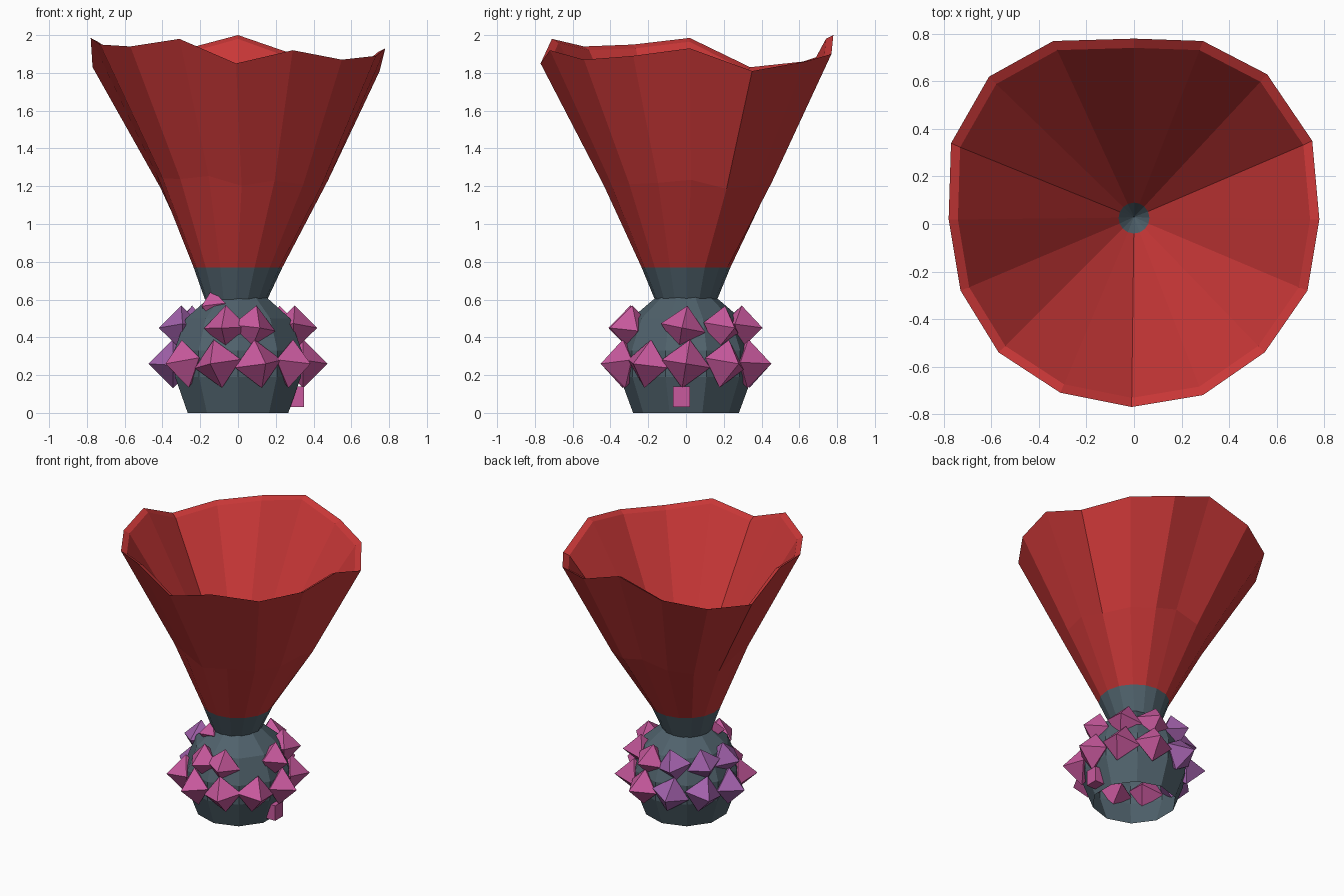
import bpy, bmesh, random
from math import sin, cos, radians, pi, atan2
from mathutils import Vector, Matrix

random.seed(4)
if "Cube" in bpy.data.objects:
    bpy.data.objects.remove(bpy.data.objects["Cube"])


def material(name, rgb):
    mat = bpy.data.materials.new(name)
    mat.use_nodes = True
    mat.diffuse_color = (*rgb, 1)
    mat.node_tree.nodes["Principled BSDF"].inputs["Base Color"].default_value = (*rgb, 1)
    return mat


red = material("vent red", (0.58, 0.038, 0.038))
slate = material("slate grey", (0.08, 0.122, 0.15))
pink = material("coral pink", (0.58, 0.1, 0.34))
purple = material("coral purple", (0.36, 0.12, 0.41))


def make_object(name, bm, *mats):
    mesh = bpy.data.meshes.new(name)
    bm.to_mesh(mesh)
    bm.free()
    for mat in mats:
        mesh.materials.append(mat)
    obj = bpy.data.objects.new(name, mesh)
    bpy.context.collection.objects.link(obj)
    return obj


def circle(angles, radius, z, centre=(0, 0)):
    return [Vector((centre[0] + radius * cos(a), centre[1] + radius * sin(a), z)) for a in angles]


def loft(rings):
    """Skin consecutive rings of points with quads."""
    bm = bmesh.new()
    loops = [[bm.verts.new(p) for p in ring] for ring in rings]
    for low, high in zip(loops, loops[1:]):
        n = len(low)
        for i in range(n):
            j = (i + 1) % n
            bm.faces.new((low[i], low[j], high[j], high[i]))
    return bm, loops


# Funnel: wavy rim, outer wall with a slight bulge, inner cone down to a point
rim = [Vector(p) for p in (
    (.78, .02, 1.93), (.75, .35, 1.81), (.56, .63, 1.86), (.29, .77, 1.9),
    (0, .78, 2), (-.34, .77, 1.91), (-.61, .62, 1.86), (-.77, .34, 1.83),
    (-.78, .02, 1.985), (-.73, -.28, 1.95), (-.57, -.54, 1.94), (-.31, -.71, 1.98),
    (-.01, -.77, 1.85), (.29, -.72, 1.92), (.55, -.54, 1.87), (.73, -.28, 1.89))]
angles = [atan2(p.y, p.x) for p in rim]
collar = circle(angles, .235, .77)
middle = [c.lerp(p, .4) + Vector((.025, .015, 0)) for c, p in zip(collar, rim)]
inner_rim = [Vector((p.x * .95, p.y * .95, p.z - .02)) for p in rim]
throat = circle(angles, .065, .77, (0, .025))
bm, loops = loft([circle(angles, .165, .6, (-.01, 0)), collar, middle, rim, inner_rim, throat])
tip = bm.verts.new((0, .03, .66))
for i, v in enumerate(loops[-1]):
    bm.faces.new((v, loops[-1][(i + 1) % len(rim)], tip))
for face in bm.faces:
    face.material_index = int(max(v.co.z for v in face.verts) < .8)
make_object("funnel", bm, red, slate)

# Faceted bulb, open underneath
around = [2 * pi * i / 10 - pi / 2 for i in range(10)]
profile = [(.28, 0), (.35, .19), (.355, .33), (.29, .5), (.155, .615)]
bm, _ = loft([circle(around, r, z) for r, z in profile])
make_object("bulb", bm, slate)


# Octahedral growths sunk into the bulb
def growth(name, degrees, distance, z, size):
    a = radians(degrees)
    bm = bmesh.new()
    for axis in range(3):
        for side in (-1, 1):
            p = Vector((0, 0, 0))
            p[axis] = side * size
            bm.verts.new(p)
    bmesh.ops.convex_hull(bm, input=bm.verts[:])
    turn = Matrix.Rotation(a, 4, 'Z') @ Matrix.Rotation(random.uniform(-.3, .3), 4, 'X')
    place = Vector((distance * cos(a), distance * sin(a), z))
    bm.transform(Matrix.Translation(place) @ turn)
    make_object(name, bm, purple if place.y - place.x > .25 else pink)


for i in range(10):
    growth(f"lower_growth_{i + 1}", i * 36, .345, .26, .13)
for i, degrees in enumerate((-102, -74, -3, 38, 75, 110, 148, 183)):
    growth(f"upper_growth_{i + 1}", degrees, .3, .45, .12)
growth("neck_growth", 222, .17, .565, .09)

# Small block near the foot
bm = bmesh.new()
bmesh.ops.create_cube(bm, size=1)
bm.transform(Matrix.Translation((.3, -.025, .085)) @ Matrix.Diagonal((.1, .09, .11, 1)))
make_object("foot_growth", bm, pink)
